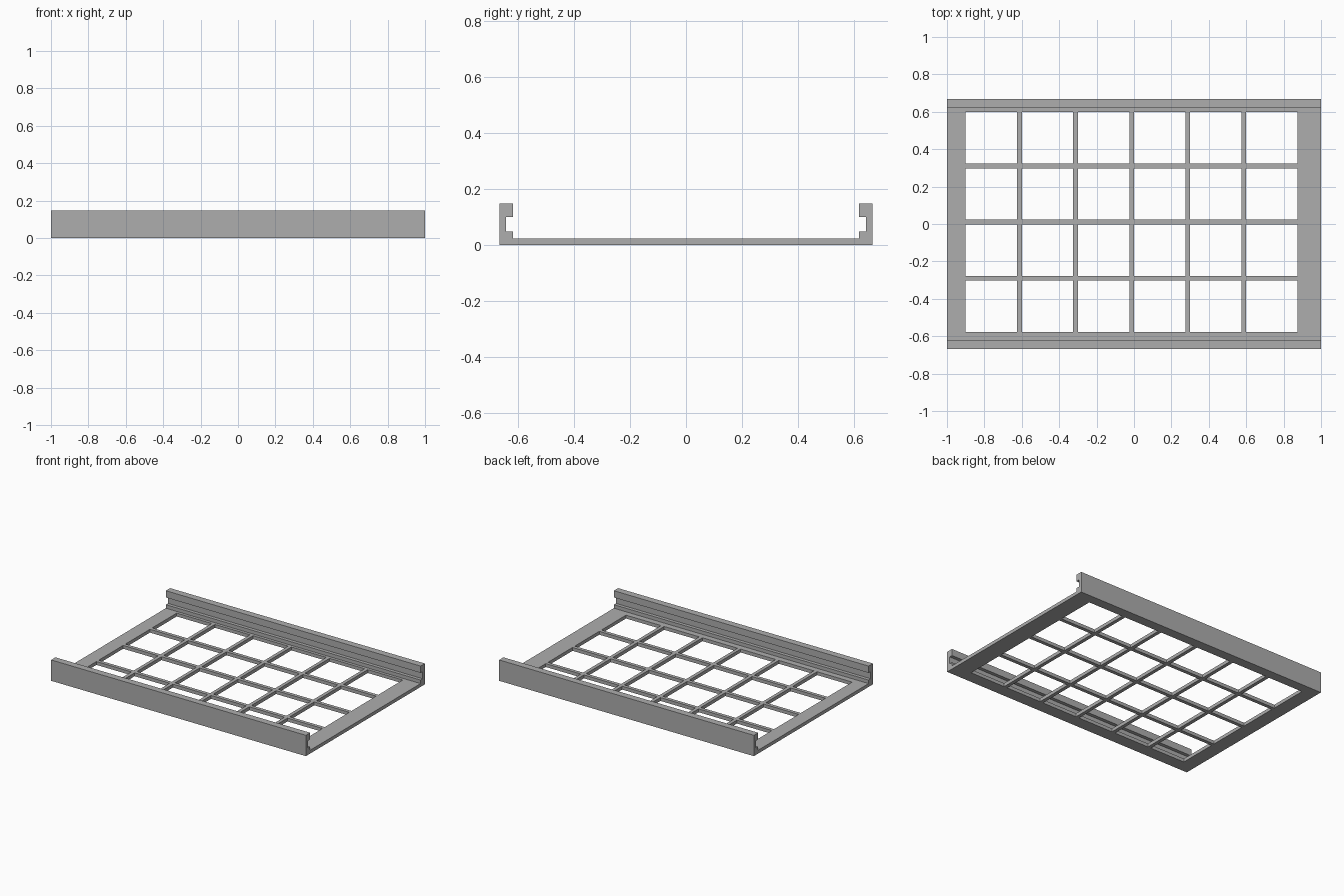
import bpy
import bmesh
from mathutils import Matrix, Vector

cube = bpy.data.objects.get("Cube")
if cube:
    bpy.data.objects.remove(cube, do_unlink=True)

LENGTH = 2.0
PITCH, BAR = 0.3, 0.025
HOLE = PITCH - BAR

grey = bpy.data.materials.new("matte grey")
grey.use_nodes = True
colour = (0.42, 0.42, 0.42, 1)
grey.diffuse_color = colour
grey.node_tree.nodes["Principled BSDF"].inputs["Base Color"].default_value = colour


def add_object(name, bm):
    bmesh.ops.recalc_face_normals(bm, faces=bm.faces)
    mesh = bpy.data.meshes.new(name)
    bm.to_mesh(mesh)
    bm.free()
    mesh.materials.append(grey)
    obj = bpy.data.objects.new(name, mesh)
    bpy.context.collection.objects.link(obj)
    return obj


# Tray: floor and two grooved side rails, one mirrored section extruded along x
half = [(0.667, 0), (0.667, 0.148), (0.619, 0.148), (0.619, 0.1),
        (0.643, 0.1), (0.643, 0.049), (0.619, 0.049), (0.619, 0.024)]
section = half + [(-y, z) for y, z in reversed(half)]
bm = bmesh.new()
face = bm.faces.new([bm.verts.new((-LENGTH / 2, y, z)) for y, z in section])
ext = bmesh.ops.extrude_face_region(bm, geom=[face])
verts = [g for g in ext["geom"] if isinstance(g, bmesh.types.BMVert)]
bmesh.ops.translate(bm, verts=verts, vec=(LENGTH, 0, 0))
tray = add_object("grid_tray", bm)

# Cutter: six by four square openings through the floor
bm = bmesh.new()
for i in range(6):
    for j in range(4):
        centre = Vector((-0.9 + HOLE / 2 + i * PITCH, -0.577 + HOLE / 2 + j * PITCH, 0))
        bmesh.ops.create_cube(bm, matrix=Matrix.Translation(centre)
                              @ Matrix.Diagonal((HOLE, HOLE, 0.1, 1)))
cutter = add_object("opening_cutter", bm)
cutter.hide_render = True

cut = tray.modifiers.new("openings", "BOOLEAN")
cut.operation = "DIFFERENCE"
cut.solver = "EXACT"
cut.object = cutter
bpy.context.view_layer.objects.active = tray
bpy.ops.object.modifier_apply(modifier=cut.name)
bpy.data.objects.remove(cutter, do_unlink=True)
